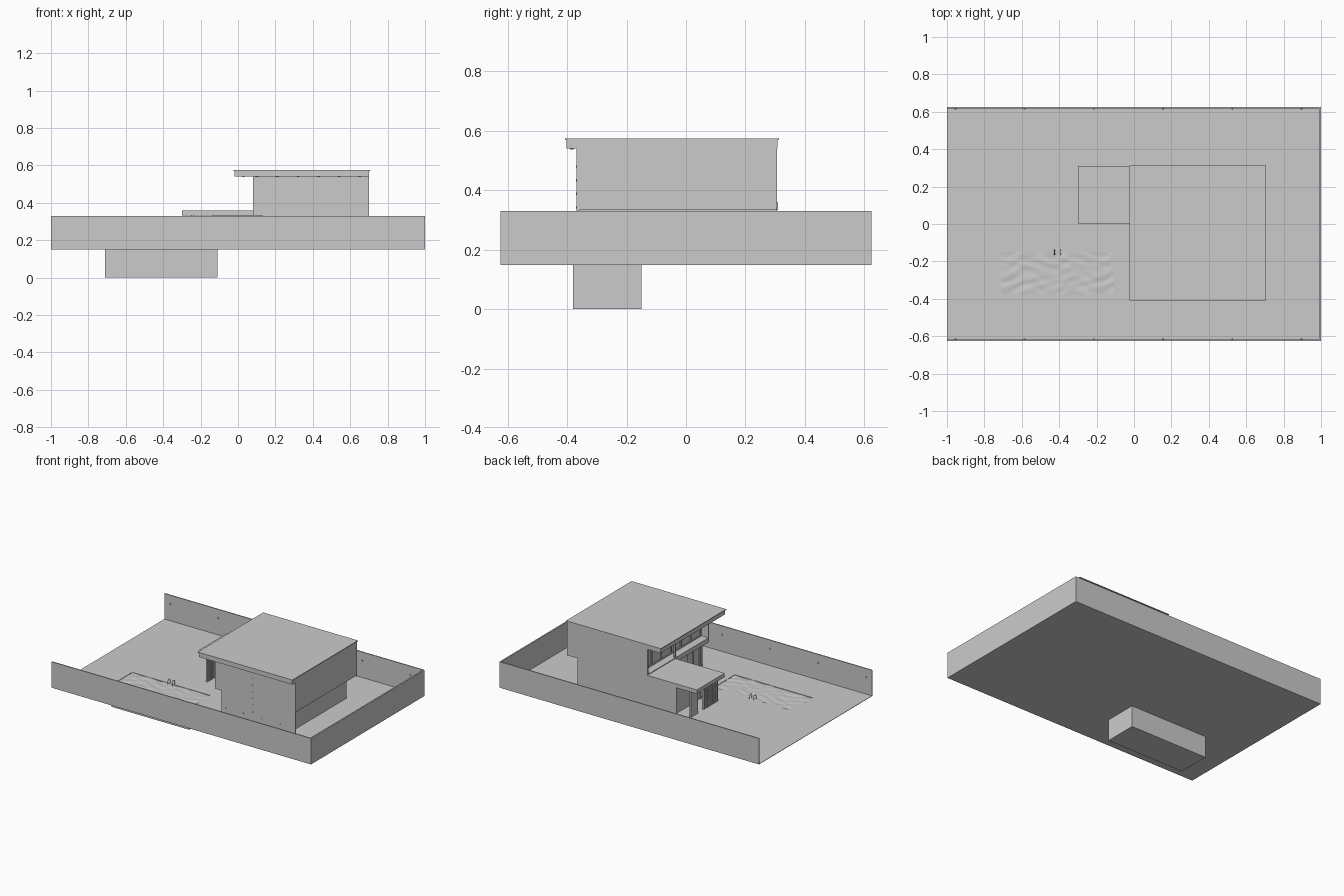
import bpy, bmesh, math
from mathutils import Matrix, Vector

if "Cube" in bpy.data.objects:
    bpy.data.objects.remove(bpy.data.objects["Cube"])


def make(name, bm):
    me = bpy.data.meshes.new(name)
    bm.to_mesh(me)
    bm.free()
    ob = bpy.data.objects.new(name, me)
    bpy.context.collection.objects.link(ob)
    return ob


def boxes(name, *spans):
    """One object from boxes given as (x0, x1, y0, y1, z0, z1)."""
    bm = bmesh.new()
    for x0, x1, y0, y1, z0, z1 in spans:
        m = Matrix.Translation(((x0 + x1) / 2, (y0 + y1) / 2, (z0 + z1) / 2))
        m = m @ Matrix.Diagonal((x1 - x0, y1 - y0, z1 - z0, 1))
        bmesh.ops.create_cube(bm, size=1, matrix=m)
    return make(name, bm)


def discs(name, points, r, depth, rot=Matrix()):
    bm = bmesh.new()
    for p in points:
        bmesh.ops.create_cone(bm, cap_ends=True, segments=10, radius1=r, radius2=r,
                              depth=depth, matrix=Matrix.Translation(p) @ rot)
    return make(name, bm)


G = 0.152                                   # ground level
F = 0.333                                   # upper floor level
E = 0.54                                    # eaves level
PX0, PX1, PY0, PY1 = -0.71, -0.11, -0.38, -0.15

# Ground with the pool opening
boxes("ground",
      (-1, PX0, -0.625, 0.625, 0.149, G), (PX1, 1, -0.625, 0.625, 0.149, G),
      (PX0, PX1, -0.625, PY0, 0.149, G), (PX0, PX1, PY1, 0.625, 0.149, G))

# Garden walls, left side open
boxes("garden_walls",
      (-1, 1, -0.625, -0.618, 0.149, 0.33), (-1, 1, 0.618, 0.625, 0.149, 0.33),
      (0.99, 1, -0.618, 0.618, 0.149, 0.33))
turn = Matrix.Rotation(math.pi / 2, 4, 'X')
discs("wall_lights", [(-0.955 + 0.37 * i, s * 0.615, 0.27) for i in range(6) for s in (-1, 1)],
      0.005, 0.008, turn)

# Pool basin, open at the top
bm = bmesh.new()
bmesh.ops.create_cube(bm, size=1, matrix=Matrix.Translation(
    ((PX0 + PX1) / 2, (PY0 + PY1) / 2, 0.075)) @ Matrix.Diagonal((PX1 - PX0, PY1 - PY0, 0.15, 1)))
bmesh.ops.delete(bm, geom=[f for f in bm.faces if f.normal.z > 0.5], context='FACES')
make("pool_basin", bm)

# Rippled water
bm = bmesh.new()
bmesh.ops.create_grid(bm, x_segments=60, y_segments=24, size=0.5, matrix=Matrix.Translation(
    ((PX0 + PX1) / 2, (PY0 + PY1) / 2, 0.149)) @ Matrix.Diagonal((PX1 - PX0, PY1 - PY0, 1, 1)))
for v in bm.verts:
    x, y = v.co.x, v.co.y
    v.co.z += 0.001 * (math.sin(38 * x + 5 * math.sin(30 * y)) + math.sin(95 * y + 3 * math.sin(25 * x)))
for f in bm.faces:
    f.smooth = True
make("pool_water", bm)

# Pool ladder rails
cu = bpy.data.curves.new("pool_ladder", 'CURVE')
cu.dimensions = '3D'
cu.bevel_depth = 0.002
cu.bevel_resolution = 2
for x in (-0.425, -0.392):
    pts = [(x, -0.137, G)]
    pts += [(x, -0.151 + 0.014 * math.cos(a * math.pi / 8), 0.168 + 0.014 * math.sin(a * math.pi / 8))
            for a in range(9)] + [(x, -0.165, 0.09)]
    sp = cu.splines.new('POLY')
    sp.points.add(len(pts) - 1)
    for p, c in zip(sp.points, pts):
        p.co = (*c, 1)
bpy.context.collection.objects.link(bpy.data.objects.new("pool_ladder", cu))

# Ground floor: main block, entry block and front wall
boxes("ground_floor_walls",
      (0.61, 0.62, -0.36, 0.305, G, F), (-0.14, 0.62, 0.297, 0.307, G, F),
      (0.13, 0.14, -0.20, 0.03, G, F),
      (-0.14, 0.13, 0.03, 0.04, G, F), (-0.14, -0.13, 0.16, 0.307, G, F))
boxes("front_wall", (0.13, 0.70, -0.368, -0.36, G, F), (0.08, 0.70, -0.368, -0.36, F, E))
boxes("ground_floor_glass", (0.145, 0.15, -0.36, -0.20, G, F))
boxes("ground_floor_frames", *[(0.138, 0.153, y, y + 0.008, G, F) for y in (-0.36, -0.285, -0.208)])
boxes("entry_door", (-0.135, -0.13, 0.04, 0.16, G, F))

# Upper floor: slab and walls overhanging the right side
boxes("upper_floor_slab", (0.08, 0.70, -0.36, 0.307, F, 0.365))
boxes("upper_walls",
      (0.69, 0.70, -0.36, 0.307, 0.365, E), (0.08, 0.69, 0.297, 0.307, 0.365, E))

# Recessed upper windows on the left side
boxes("upper_glass", (0.14, 0.145, -0.36, 0.297, 0.365, E))
boxes("upper_window_frames",
      (0.133, 0.148, -0.36, 0.297, 0.365, 0.373), (0.133, 0.148, -0.36, 0.297, 0.532, E),
      *[(0.133, 0.148, -0.36 + 0.108 * i, -0.351 + 0.108 * i, 0.365, E) for i in range(7)])
boxes("upper_post", (0.082, 0.094, -0.006, 0.006, 0.365, E))

# Roof with thin cap
boxes("roof", (-0.02, 0.70, -0.403, 0.308, E, 0.57))
boxes("roof_cap", (-0.025, 0.705, -0.408, 0.313, 0.57, 0.575))
discs("soffit_lights", [(0.03, -0.3 + 0.15 * i, E) for i in range(5)]
      + [(0.1 + 0.11 * i, -0.385, E) for i in range(6)], 0.006, 0.006)

# Entry canopy carried by a wall pier and a slatted screen
boxes("canopy", (-0.30, 0.08, 0.003, 0.31, F, 0.36))
boxes("canopy_pier", (-0.25, -0.236, 0.225, 0.30, G, F))
boxes("screen_slats",
      *[(-0.249, -0.237, 0.005 + 0.018 * i, 0.016 + 0.018 * i, G, F) for i in range(9)],
      *[(-0.246, -0.240, 0.005, 0.16, z, z + 0.006) for z in (0.17, 0.24, 0.31)])

# Small lights on the front wall
discs("facade_lights", [(0.37, -0.369, 0.25 + 0.046 * i) for i in range(6)]
      + [(0.16 + 0.14 * i, -0.369, 0.22) for i in range(4)], 0.004, 0.004, turn)
